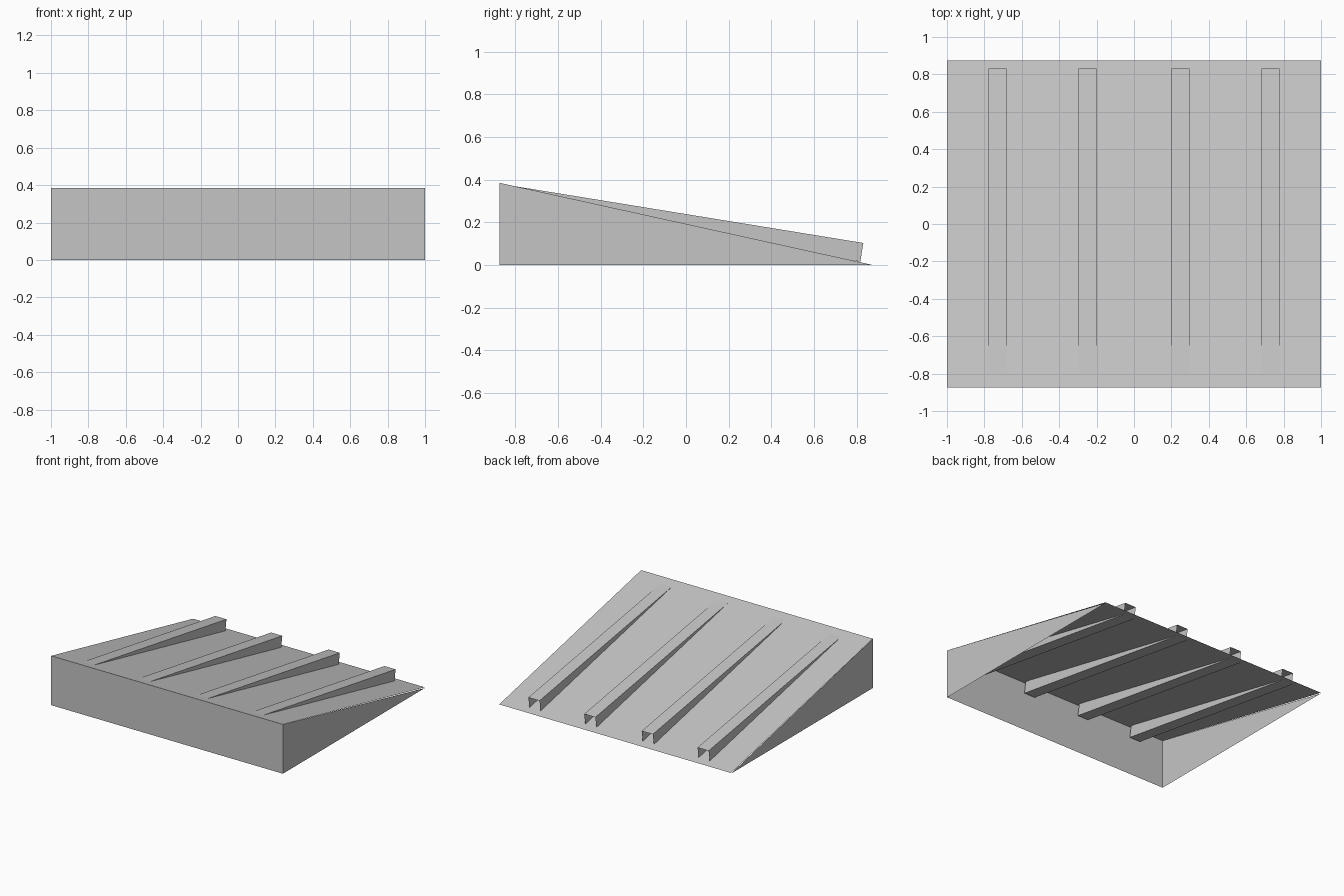
import bpy
import bmesh
from mathutils import Vector

cube = bpy.data.objects.get("Cube")
if cube:
    bpy.data.objects.remove(cube, do_unlink=True)

HALF_W, HALF_D, HEIGHT = 1.0, 0.875, 0.385
LIP = 0.006           # thin gap between the deck and the side panels

grey = bpy.data.materials.new("plain grey")
grey.use_nodes = True
colour = (0.56, 0.56, 0.56, 1)
grey.diffuse_color = colour
grey.node_tree.nodes["Principled BSDF"].inputs["Base Color"].default_value = colour


def panels(name, polygons):
    """Make one object from flat sheet polygons."""
    bm = bmesh.new()
    for points in polygons:
        bm.faces.new([bm.verts.new(p) for p in points])
    bmesh.ops.remove_doubles(bm, verts=bm.verts, dist=0.0001)
    mesh = bpy.data.meshes.new(name)
    bm.to_mesh(mesh)
    bm.free()
    mesh.materials.append(grey)
    obj = bpy.data.objects.new(name, mesh)
    bpy.context.collection.objects.link(obj)
    return obj


# Sloping deck, high at the front and down to the ground at the back
panels("sloping_deck", [[(-HALF_W, -HALF_D, HEIGHT), (HALF_W, -HALF_D, HEIGHT),
                         (HALF_W, HALF_D, LIP), (-HALF_W, HALF_D, LIP)]])

# Upright front panel
panels("front_panel", [[(-HALF_W, -HALF_D, 0), (HALF_W, -HALF_D, 0),
                        (HALF_W, -HALF_D, HEIGHT), (-HALF_W, -HALF_D, HEIGHT)]])

# Triangular side panels, the underside stays open
for side, label in ((1, "left"), (-1, "right")):
    x = side * HALF_W
    triangle = [(x, -HALF_D, 0), (x, HALF_D, 0), (x, -HALF_D, HEIGHT)]
    panels(label + "_side_panel", [triangle[::side]])

# Open-ended square tubes, tilted less than the deck so they rise out of it
front_top = Vector((0, -0.845, 0.376))
back_top = Vector((0, 0.832, 0.103))
run = (back_top - front_top).normalized()
drop = Vector((0, run.z, -run.y)) * 0.089
for number, centre in enumerate((-0.73, -0.248, 0.248, 0.73), 1):
    left, right = Vector((centre + 0.048, 0, 0)), Vector((centre - 0.048, 0, 0))
    section = [left, right, right + drop, left + drop]
    walls = []
    for i, a in enumerate(section):
        b = section[(i + 1) % len(section)]
        walls.append([front_top + b, front_top + a, back_top + a, back_top + b])
    panels("beam_%d" % number, walls)
